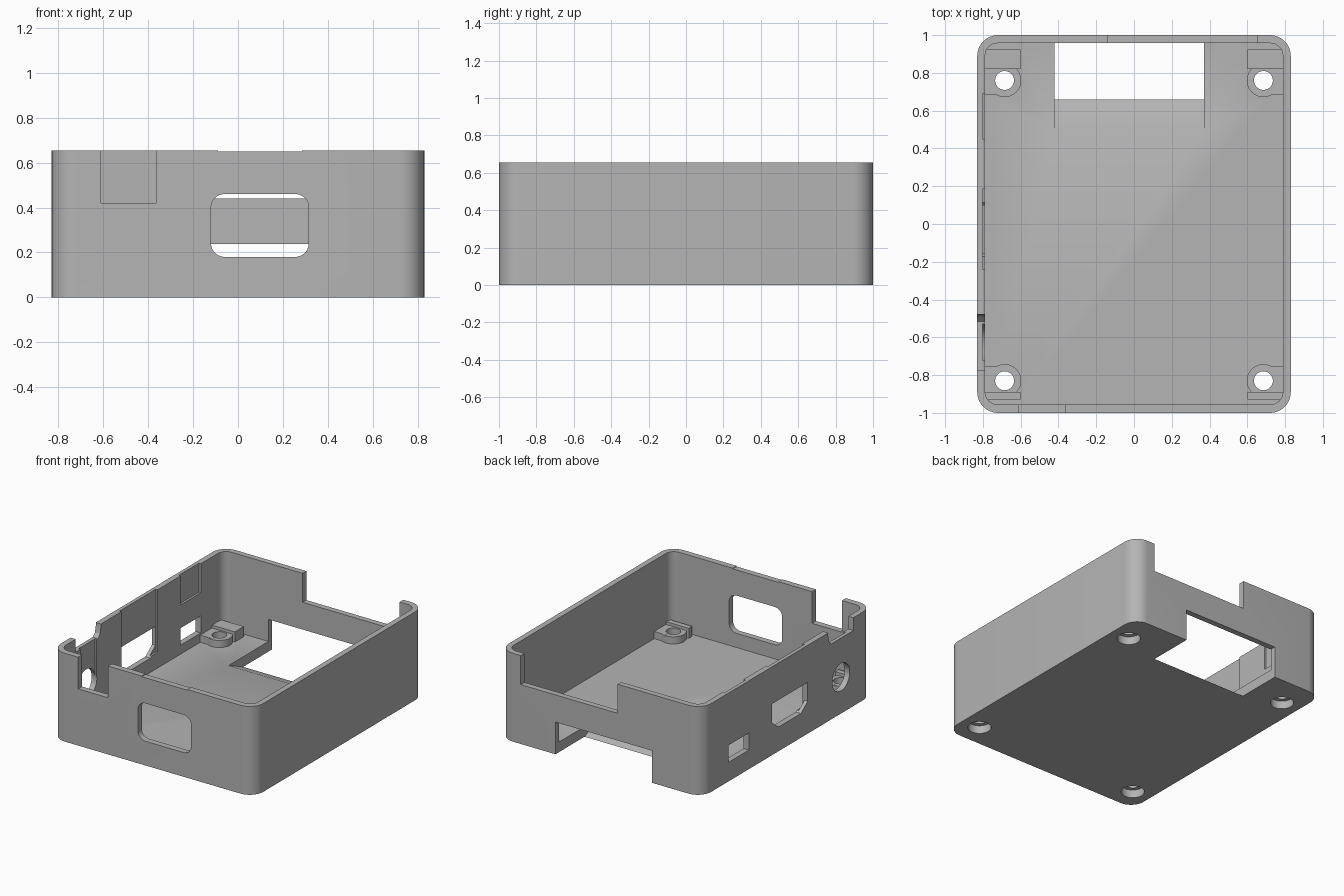
import bpy
import bmesh
from math import cos, sin, pi

if "Cube" in bpy.data.objects:
    bpy.data.objects.remove(bpy.data.objects["Cube"], do_unlink=True)

grey = bpy.data.materials.new("plain_grey")
grey.use_nodes = True
grey.diffuse_color = (0.46, 0.46, 0.46, 1)
grey.node_tree.nodes["Principled BSDF"].inputs["Base Color"].default_value = grey.diffuse_color


def rounded(x0, x1, y0, y1, r, n=10):
    """Outline of a rectangle with round corners."""
    corners = [(x1 - r, y1 - r), (x0 + r, y1 - r), (x0 + r, y0 + r), (x1 - r, y0 + r)]
    return [(cx + r * cos(pi / 2 * (k + i / n)), cy + r * sin(pi / 2 * (k + i / n)))
            for k, (cx, cy) in enumerate(corners) for i in range(n + 1)]


def rect(x0, x1, y0, y1):
    return [(x0, y0), (x1, y0), (x1, y1), (x0, y1)]


def circle(cx, cy, r, n=40):
    return [(cx + r * cos(2 * pi * i / n), cy + r * sin(2 * pi * i / n)) for i in range(n)]


def prism(name, outline, axis, lo, hi):
    """Extrude an outline along an axis from lo to hi."""
    place = {"x": lambda a, b: (lo, a, b),
             "y": lambda a, b: (a, lo, b),
             "z": lambda a, b: (a, b, lo)}[axis]
    bm = bmesh.new()
    face = bm.faces.new([bm.verts.new(place(a, b)) for a, b in outline])
    new = bmesh.ops.extrude_face_region(bm, geom=[face])["geom"]
    for v in new:
        if isinstance(v, bmesh.types.BMVert):
            v.co["xyz".index(axis)] = hi
    bmesh.ops.recalc_face_normals(bm, faces=bm.faces)
    mesh = bpy.data.meshes.new(name)
    bm.to_mesh(mesh)
    bm.free()
    mesh.materials.append(grey)
    obj = bpy.data.objects.new(name, mesh)
    bpy.context.scene.collection.objects.link(obj)
    return obj


# Tray with rounded corners
case = prism("case_tray", rounded(-0.83, 0.83, -1, 1, 0.11), "z", 0, 0.655)
bpy.context.view_layer.objects.active = case


def combine(operation, *args):
    tool = prism("tool", *args)
    tool.hide_render = True
    mod = case.modifiers.new("shape", "BOOLEAN")
    mod.operation = operation
    mod.solver = "EXACT"
    mod.object = tool
    bpy.ops.object.modifier_apply(modifier=mod.name)
    bpy.data.objects.remove(tool, do_unlink=True)


def cut(*args):
    combine("DIFFERENCE", *args)


def add(*args):
    combine("UNION", *args)


# Cavity above the floor
cut(rounded(-0.788, 0.788, -0.955, 0.957, 0.065), "z", 0.075, 0.8)

# Corner standoffs with blocks reaching the walls, and screw holes
for side in (-1, 1):
    for y, end in ((0.76, 1), (-0.83, -1)):
        x = side * 0.685
        reach = 0.925 if end > 0 else -0.93
        xs = sorted((side * 0.6, side * 0.8))
        outer = sorted((x, side * 0.8))
        add(circle(x, y, 0.088), "z", 0.05, 0.128)
        low = sorted((y - end * 0.077, reach))
        add(rect(*outer, *low), "z", 0.045, 0.1285)
        high = sorted((y + end * 0.06, reach))
        add(rect(*xs, *high), "z", 0.04, 0.15)
        cut(circle(x, y, 0.05), "z", -0.1, 0.3)
        cut(circle(x, y, 0.08), "z", -0.1, 0.06)

# Back: lowered rim, and lower opening with a sloping floor edge
cut(rect(-0.14, 0.655, 0.44, 0.8), "y", 0.9, 1.1)
cut([(0.456, 0.09), (0.683, -0.01), (1.1, -0.01), (1.1, 0.238), (0.456, 0.238)],
    "x", -0.42, 0.37)

# Front: rounded window, rim notch and shallow thumb dip
cut(rounded(-0.12, 0.315, 0.18, 0.46, 0.06), "y", -1.1, -0.9)
cut(rect(-0.61, -0.365, 0.42, 0.8), "y", -1.1, -0.9)
cut(rect(-0.09, 0.285, 0.65, 0.8), "y", -1.1, -0.9)

# Side wall: shallow inner recesses above the ports
for y0, y1, z0 in ((0.45, 0.69, 0.44), (-0.24, 0.185, 0.19), (-0.72, -0.53, 0.27)):
    cut(rect(y0, y1, z0, 0.8), "x", -0.803, -0.75)

# Side wall: small port, bevelled port, round socket and rim notch
cut(rect(0.45, 0.69, 0.142, 0.268), "x", -0.9, -0.75)
cut([(0.18, 0.38), (-0.24, 0.38), (-0.24, 0.24), (-0.16, 0.18), (0.1, 0.18), (0.18, 0.24)],
    "x", -0.9, -0.75)
cut(circle(-0.63, 0.27, 0.102), "x", -0.9, -0.75)
cut([(-0.775, 0.8), (-0.775, 0.56), (-0.515, 0.56), (-0.49, 0.585), (-0.48, 0.63), (-0.48, 0.8)],
    "x", -0.9, -0.75)

# Smooth the round corners and keep the rest crisp
bpy.ops.object.select_all(action="DESELECT")
case.select_set(True)
bpy.ops.object.shade_smooth_by_angle(angle=0.5)
